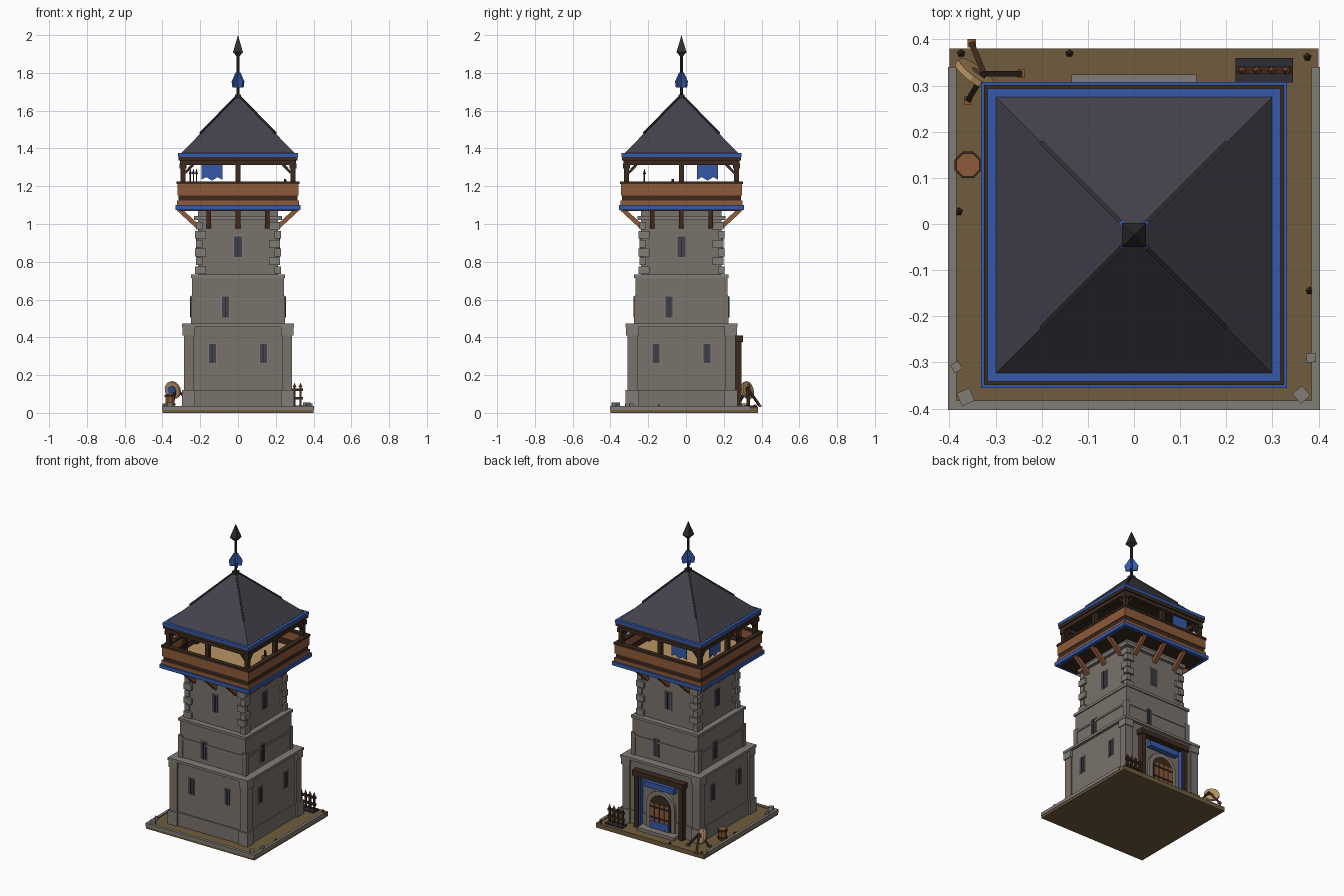
import bpy, bmesh, math
from mathutils import Matrix, Vector

cube = bpy.data.objects.get("Cube")
if cube:
    bpy.data.objects.remove(cube, do_unlink=True)

CY = -0.024  # tower axis on y


def material(name, r, g, b):
    m = bpy.data.materials.new(name)
    m.use_nodes = True
    m.diffuse_color = (r, g, b, 1)
    node = next(n for n in m.node_tree.nodes if n.type == "BSDF_PRINCIPLED")
    node.inputs["Base Color"].default_value = (r, g, b, 1)
    node.inputs["Roughness"].default_value = 0.9
    return m


stone = material("stone", .195, .17, .15)
trim = material("trim stone", .22, .2, .18)
dirt = material("dirt", .16, .107, .048)
wood = material("warm wood", .27, .1, .042)
dark = material("dark wood", .045, .023, .013)
blue = material("blue paint", .035, .1, .40)
slate = material("slate", .056, .054, .072)
tan = material("pale wood", .48, .3, .13)
iron = material("iron", .028, .028, .033)


def finish(name, bm, mat, mtx=Matrix()):
    bmesh.ops.recalc_face_normals(bm, faces=bm.faces)
    me = bpy.data.meshes.new(name)
    bm.to_mesh(me)
    bm.free()
    me.materials.append(mat)
    ob = bpy.data.objects.new(name, me)
    ob.matrix_world = mtx
    bpy.context.collection.objects.link(ob)
    return ob


def side(k):
    """Frame of one tower side: x along the wall, -y outward."""
    return Matrix.Translation((0, CY, 0)) @ Matrix.Rotation(k * math.pi / 2, 4, "Z")


def add_box(bm, lo, hi):
    lo, hi = Vector(lo), Vector(hi)
    size = hi - lo
    m = Matrix.Translation((lo + hi) / 2) @ Matrix.Diagonal((*size, 1))
    bmesh.ops.create_cube(bm, size=1, matrix=m)


def box(name, lo, hi, mat, mtx=Matrix()):
    bm = bmesh.new()
    add_box(bm, lo, hi)
    return finish(name, bm, mat, mtx)


def block(name, half, z0, z1, mat):
    return box(name, (-half, -half, z0), (half, half, z1), mat, side(0))


def wall_box(name, k, u, w, d0, d1, z0, z1, mat):
    return box(name, (u - w / 2, -d1, z0), (u + w / 2, -d0, z1), mat, side(k))


def ring(name, half, thick, z0, z1, mat):
    bm = bmesh.new()
    for s in (-1, 1):
        a, b = sorted((s * half, s * (half - thick)))
        add_box(bm, (-half, a, z0), (half, b, z1))
        add_box(bm, (a, -half + thick, z0), (b, half - thick, z1))
    return finish(name, bm, mat, side(0))


def prism(name, pts, d0, d1, mat, mtx):
    """Outline in (u, z), extruded outward from d0 to d1."""
    bm = bmesh.new()
    face = bm.faces.new([bm.verts.new((u, -d0, z)) for u, z in pts])
    res = bmesh.ops.extrude_face_region(bm, geom=[face])
    vs = [v for v in res["geom"] if isinstance(v, bmesh.types.BMVert)]
    bmesh.ops.translate(bm, verts=vs, vec=(0, d0 - d1, 0))
    return finish(name, bm, mat, mtx)


def cone(name, n, r0, r1, z0, z1, mat, at=(0, CY), turn=0):
    bm = bmesh.new()
    bmesh.ops.create_cone(bm, cap_ends=True, segments=n, radius1=r0, radius2=r1, depth=z1 - z0)
    m = Matrix.Translation((*at, (z0 + z1) / 2)) @ Matrix.Rotation(turn, 4, "Z")
    return finish(name, bm, mat, m)


def beam(name, p, q, w, mat, mtx=Matrix()):
    p, q = Vector(p), Vector(q)
    m = Matrix.Translation((p + q) / 2) @ (q - p).to_track_quat("Z", "Y").to_matrix().to_4x4()
    h = (q - p).length / 2
    return box(name, (-w / 2, -w / 2, -h), (w / 2, w / 2, h), mat, mtx @ m)


def arch(hw, z0, spring):
    arc = [(hw * math.cos(i * math.pi / 8), spring + hw * math.sin(i * math.pi / 8)) for i in range(9)]
    return [(hw, z0)] + arc + [(-hw, z0)]


# Ground slab with stone edging
box("ground", (-.4, -.4, 0), (.4, .38, .03), dirt)
box("front_edging", (-.403, -.403, .015), (.403, -.383, .037), trim)
for s in (-1, 1):
    a, b = sorted((s * .403, s * .385))
    box("side_edging", (a, -.383, .015), (b, .34, .037), trim)
for x, y, r, t in ((-.385, -.31, .01, .5), (-.365, -.375, .015, .4), (.363, -.37, .014, .7), (.384, -.29, .01, .1)):
    m = Matrix.Translation((x, y, .04)) @ Matrix.Rotation(t, 4, "Z")
    box("loose_rock", (-r, -r, -r), (r, r, r), trim, m)
for x, y in ((-.375, .37), (-.14, .37), (.376, .362), (-.38, .027), (.381, -.145)):
    cone("grass_tuft", 5, .009, .002, .03, .045, dark, (x, y))

# Three stone stages with bands
block("lower_stage", .277, .03, .46, stone)
block("lower_plinth", .285, .03, .12, stone)
block("lower_cornice", .296, .455, .472, trim)
block("middle_stage", .243, .47, .72, stone)
block("middle_band", .249, .592, .604, trim)
block("middle_cornice", .25, .715, .732, trim)
block("upper_stage", .213, .73, 1.08, stone)
block("upper_cornice", .234, 1.02, 1.042, trim)

# Corner piers and alternating corner stones
for k in range(4):
    def corner(name, w, l, out, z0, z1, mat):
        box(name, (-out, -out, z0), (-out + w, -out + l, z1), mat, side(k))
    corner("corner_pier", .055, .055, .287, .03, .455, stone)
    corner("pier_foot", .068, .068, .296, .03, .12, trim)
    corner("pier_cap", .065, .065, .293, .41, .456, trim)
    corner("middle_corner", .03, .03, .25, .472, .62, stone)
    for i in range(6):
        w, l = ((.058, .034), (.034, .058))[i % 2]
        z = .735 + i * .047
        corner("corner_stone", w, l, .228 - .005 * (i % 2), z, z + .04, trim)

# Slit windows
def window(k, u, wall, z0, z1, w):
    wall_box("window_frame", k, u, w + .012, wall - .005, wall + .004, z0 - .006, z1 + .006, trim)
    wall_box("window_slit", k, u, w, wall, wall + .007, z0, z1, slate)
    wall_box("window_bar", k, u, .006, wall, wall + .01, z0, z1, iron)

for k in range(4):
    window(k, 0, .213, .825, .935, .042)
    window(k, -.066, .243, .505, .615, .036)
    if k != 2:
        for u in (-.135, .135):
            window(k, u, .277, .265, .365, .038)

# Doorway on the back
B = side(2)
prism("door_surround", arch(.105, .03, .2), .27, .296, trim, B)
prism("door_recess", arch(.078, .05, .2), .28, .3, dark, B)
for i in range(4):
    wall_box("door_plank", 2, -.054 + i * .036, .03, .29, .305, .05, .22, wood)
wall_box("door_blue_panel", 2, 0, .14, .3, .308, .055, .1, blue)
for z in (.12, .19):
    wall_box("door_hinge", 2, 0, .14, .3, .309, z, z + .01, iron)
for u in (-.165, .165):
    wall_box("porch_post", 2, u, .03, .28, .318, .03, .39, dark)
    wall_box("porch_post_stripe", 2, u * .88, .01, .28, .306, .03, .37, blue)
wall_box("porch_lintel", 2, 0, .38, .28, .325, .375, .41, dark)
wall_box("porch_blue_board", 2, 0, .22, .27, .312, .318, .355, blue)
wall_box("door_step", 2, 0, .272, .27, .348, .03, .05, trim)

# Gallery floor, brackets and parapet
block("gallery_joists", .31, 1.07, 1.085, dark)
ring("gallery_blue_rim", .332, .03, 1.075, 1.1, blue)
block("gallery_deck", .32, 1.085, 1.115, dark)
block("gallery_planks", .3, 1.115, 1.125, tan)
ring("parapet_lower_board", .322, .02, 1.1, 1.125, wood)
ring("parapet_gap", .315, .02, 1.125, 1.16, dark)
ring("parapet_board", .32, .02, 1.152, 1.212, wood)
ring("parapet_rail", .325, .03, 1.212, 1.226, dark)
for k in range(4):
    for u in (-.155, 0, .155):
        beam("bracket", (u, -.212, .985), (u, -.315, 1.08), .024, wood, side(k))
    for u in (-.291, 0):
        wall_box("gallery_post", k, u, .026, .278, .304, 1.11, 1.34, dark)
    wall_box("post_cap", k, -.291, .036, .273, .309, 1.295, 1.32, dark)
    for s in (-1, 1):
        beam("post_brace", (s * .28, -.29, 1.27), (s * .235, -.29, 1.318), .014, dark, side(k))

# Banners and stored gear in the gallery
flag = [(-.055, 1.315), (.055, 1.315), (.055, 1.235), (.03, 1.248), (0, 1.23), (-.03, 1.248), (-.055, 1.235)]
for k, u in ((2, .138), (3, -.138)):
    prism("banner", flag, .288, .296, blue, side(k) @ Matrix.Translation((u, 0, 0)))
for x in (-.252, -.236, -.22):
    cone("spear_shaft", 6, .004, .004, 1.12, 1.27, dark, (x, -.22))
    cone("spear_head", 4, .008, 0, 1.265, 1.295, iron, (x, -.22))
cone("storage_keg", 8, .022, .022, 1.12, 1.2, wood, (.25, -.07))
cone("keg_peg", 6, .008, .006, 1.2, 1.237, dark, (.25, -.07))

# Roof with eaves, hips and finial
ring("eaves_beam", .308, .036, 1.312, 1.345, dark)
block("eaves_board", .316, 1.337, 1.358, dark)
ring("eaves_blue_trim", .318, .04, 1.356, 1.376, blue)
R = math.sqrt(2)
cone("roof", 4, .31 * R, .012 * R, 1.365, 1.672, slate, turn=math.pi / 4)
for k in range(4):
    beam("roof_hip", (.2, -.2, 1.48), (.012, -.012, 1.672), .009, iron, side(k))
cone("finial_base", 4, .017 * R, .017 * R, 1.665, 1.685, iron, turn=math.pi / 4)
cone("finial_pole", 8, .008, .008, 1.68, 1.92, iron)
vane = [(-.036, 1.722), (.036, 1.722), (.042, 1.755), (.012, 1.803), (-.012, 1.803), (-.042, 1.755)]
for k in (.5, 1.5):
    prism("finial_vane", vane, -.006, .006, blue, side(k))
cone("spearhead_base", 4, .008, .026 * R, 1.885, 1.91, iron, turn=math.pi / 4)
cone("spearhead", 4, .026 * R, 0, 1.91, 2.0, iron, turn=math.pi / 4)

# Barrel
cone("barrel", 8, .027, .027, .03, .1, wood, (-.36, .128), math.pi / 8)
for z in (.04, .085):
    cone("barrel_hoop", 8, .031, .031, z, z + .011, dark, (-.36, .128), math.pi / 8)

# Practice target on a tripod
for x, y in ((-.352, .392), (-.245, .326), (-.36, .268)):
    beam("target_leg", (x, y, .035), (-.325, .326, .13), .012, dark)
    box("leg_foot", (x - .009, y - .009, .03), (x + .009, y + .009, .042), wood)
disc = Matrix.Translation((-.345, .325, .12)) @ Vector((.58, .78, .25)).to_track_quat("Z", "Y").to_matrix().to_4x4()
for name, r, d0, d1, mat in (("target", .048, -.007, .007, tan), ("target_blue_ring", .026, -.011, -.005, blue),
                             ("target_centre", .012, .006, .01, wood)):
    bm = bmesh.new()
    bmesh.ops.create_cone(bm, cap_ends=True, segments=14, radius1=r, radius2=r, depth=d1 - d0)
    finish(name, bm, mat, disc @ Matrix.Translation((0, 0, (d0 + d1) / 2)))

# Weapon rack
box("rack_base", (.22, .307, .03), (.345, .36, .04), iron)
for i in range(4):
    x = .235 + i * .032
    box("rack_post", (x - .006, .327, .035), (x + .006, .339, .14), dark)
    cone("rack_tip", 4, .01, 0, .138, .16, wood, (x, .333))
for z in (.07, .115):
    box("rack_rail", (.222, .325, z), (.343, .341, z + .013), dark)
